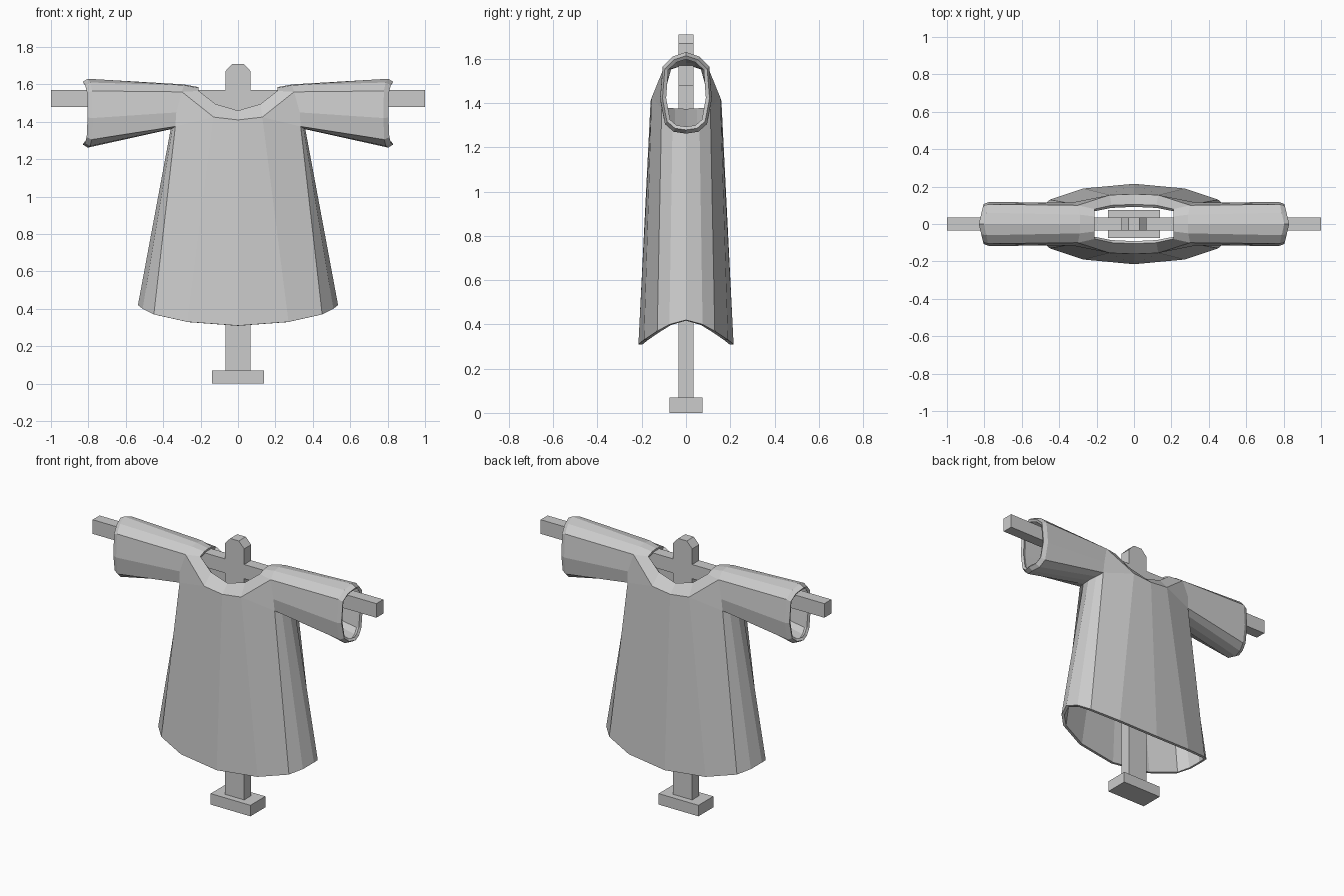
import bpy, bmesh
from mathutils import Vector

cube = bpy.data.objects.get("Cube")
if cube:
    bpy.data.objects.remove(cube)

grey = bpy.data.materials.new("plain grey")
grey.use_nodes = True
colour = (0.6, 0.6, 0.6, 1)
grey.diffuse_color = colour
grey.node_tree.nodes["Principled BSDF"].inputs["Base Color"].default_value = colour


def make_object(name, bm):
    mesh = bpy.data.meshes.new(name)
    bm.to_mesh(mesh)
    bm.free()
    mesh.materials.append(grey)
    obj = bpy.data.objects.new(name, mesh)
    bpy.context.collection.objects.link(obj)
    return obj


def prism(name, outline, depth):
    """Extrude a front-view (x, z) outline to +-depth in y."""
    bm = bmesh.new()
    face = bm.faces.new([bm.verts.new((x, -depth, z)) for x, z in outline])
    out = bmesh.ops.extrude_face_region(bm, geom=[face])
    verts = [g for g in out["geom"] if isinstance(g, bmesh.types.BMVert)]
    bmesh.ops.translate(bm, verts=verts, vec=(0, 2 * depth, 0))
    bmesh.ops.recalc_face_normals(bm, faces=bm.faces)
    return make_object(name, bm)


def box(name, half_x, half_y, low, high):
    return prism(name, [(-half_x, low), (half_x, low), (half_x, high), (-half_x, high)], half_y)


# Wooden stand: foot, post with chamfered top, and cross bar
box("stand_foot", 0.14, 0.075, 0, 0.07)
box("cross_bar", 1.0, 0.035, 1.48, 1.57)
prism("stand_post", [(-0.068, 0.07), (0.068, 0.07), (0.068, 1.67),
                     (0.03, 1.71), (-0.03, 1.71), (-0.068, 1.67)], 0.035)

# Robe: a front quarter on the model's left, mirrored both ways
bm = bmesh.new()


def ring(points):
    return [bm.verts.new(p) for p in points]


def strip(a, b):
    for i in range(len(a) - 1):
        bm.faces.new((a[i], a[i + 1], b[i + 1], b[i]))


hem = ring([(0, -0.215, 0.31), (0.27, -0.19, 0.33), (0.45, -0.13, 0.37),
            (0.51, -0.075, 0.4), (0.535, 0, 0.42)])
chest = ring([(0, -0.16, 1.41), (0.13, -0.155, 1.425)])
# Sleeve root, from the armpit up and over to the shoulder
root = ring([(0.36, 0, 1.36), (0.35, -0.06, 1.365), (0.335, -0.11, 1.375),
             (0.33, -0.115, 1.45), (0.3, -0.1, 1.56), (0.29, -0.05, 1.595), (0.29, 0, 1.6)])
neck = ring([(0, -0.105, 1.46), (0.12, -0.1, 1.495), (0.21, -0.08, 1.565),
             (0.21, -0.04, 1.58), (0.21, 0, 1.585)])

# Sleeve opening, with the cuff edge rounding inward past it
section = [(0, 1.262), (0.055, 1.27), (0.095, 1.305), (0.117, 1.42),
           (0.105, 1.565), (0.06, 1.61), (0, 1.63)]
middle = 1.447


def cuff(offset, scale):
    return ring([(offset - 0.22 * y, -y * scale, middle + (z - middle) * scale)
                 for y, z in section])


cuff_crease, cuff_tip = cuff(0.803, 1), cuff(0.83, 0.91)

strip(hem, chest + root[2::-1])
strip(chest + root[4:], neck)
bm.faces.new((chest[1], root[2], root[3], root[4]))
strip(root, cuff_crease)
strip(cuff_crease, cuff_tip)

bmesh.ops.recalc_face_normals(bm, faces=bm.faces)
bm.faces.ensure_lookup_table()
if bm.faces[0].normal.y > 0:
    bmesh.ops.reverse_faces(bm, faces=bm.faces)

robe = make_object("robe", bm)
mirror = robe.modifiers.new("both_sides", "MIRROR")
mirror.use_axis = (True, True, False)
mirror.use_clip = True
cloth = robe.modifiers.new("cloth_thickness", "SOLIDIFY")
cloth.thickness = 0.018
cloth.offset = -1
